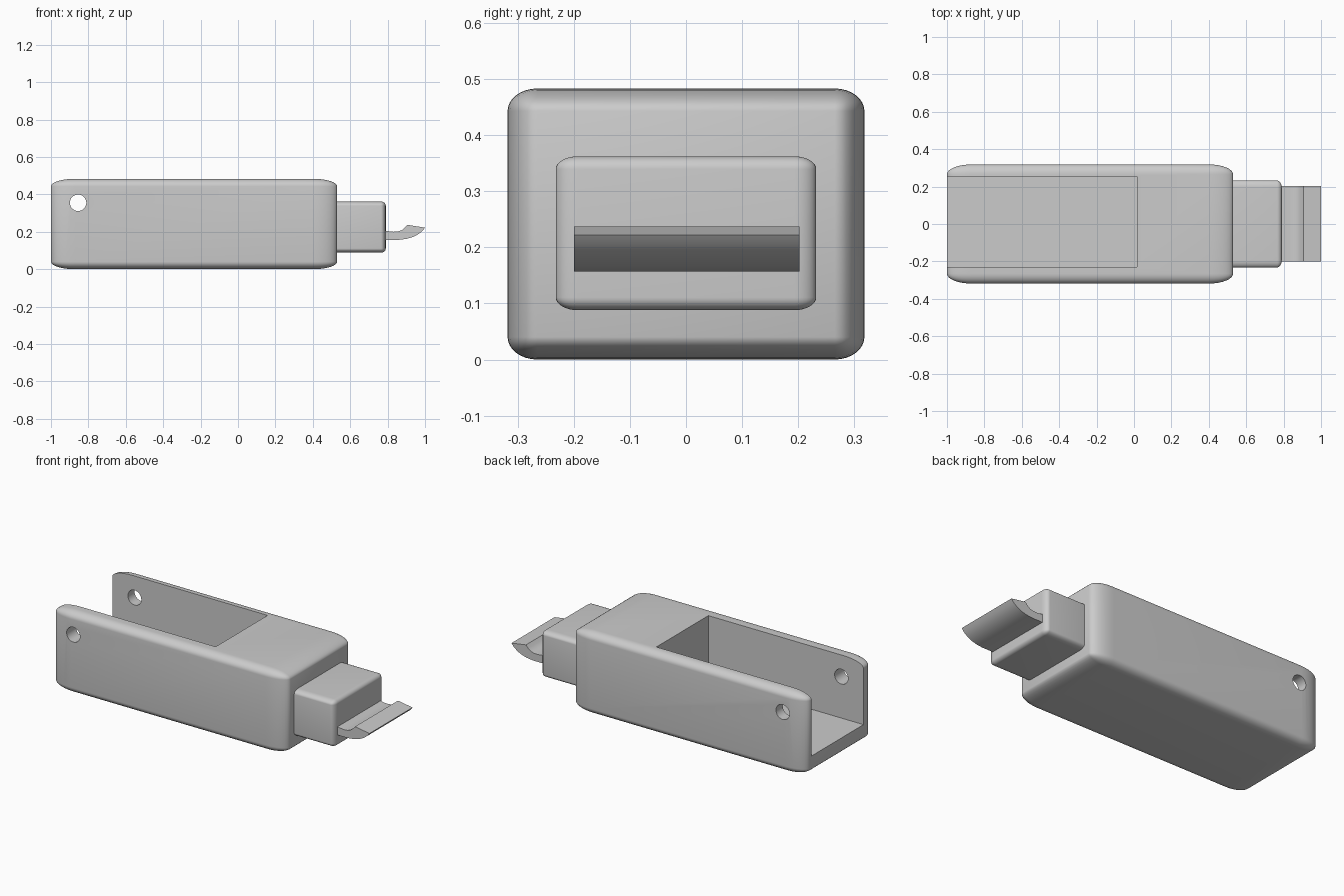
import bpy, bmesh, math
from mathutils import Matrix, Vector

if "Cube" in bpy.data.objects:
    bpy.data.objects.remove(bpy.data.objects["Cube"], do_unlink=True)

grey = bpy.data.materials.new("plain grey")
grey.use_nodes = True
colour = (0.6, 0.6, 0.6, 1)
grey.diffuse_color = colour
grey.node_tree.nodes["Principled BSDF"].inputs["Base Color"].default_value = colour


def add_object(name, bm):
    bmesh.ops.recalc_face_normals(bm, faces=bm.faces)
    mesh = bpy.data.meshes.new(name)
    bm.to_mesh(mesh)
    bm.free()
    mesh.materials.append(grey)
    obj = bpy.data.objects.new(name, mesh)
    bpy.context.collection.objects.link(obj)
    return obj


def box(name, low, high, rounding=0):
    """Box between two corners; rounding is a share of each side."""
    low, high = Vector(low), Vector(high)
    bm = bmesh.new()
    bmesh.ops.create_cube(bm, size=1)
    if rounding:
        bmesh.ops.bevel(bm, geom=bm.edges[:], offset=rounding, segments=8,
                        profile=0.5, affect='EDGES')
    bmesh.ops.scale(bm, vec=high - low, verts=bm.verts)
    bmesh.ops.translate(bm, vec=(low + high) / 2, verts=bm.verts)
    return add_object(name, bm)


def cut(target, cutter):
    mod = target.modifiers.new(cutter.name, 'BOOLEAN')
    mod.operation = 'DIFFERENCE'
    mod.solver = 'EXACT'
    mod.object = cutter
    bpy.context.view_layer.objects.active = target
    bpy.ops.object.modifier_apply(modifier=mod.name)
    bpy.data.objects.remove(cutter, do_unlink=True)


def smooth(obj, angle):
    bpy.ops.object.select_all(action='DESELECT')
    obj.select_set(True)
    bpy.context.view_layer.objects.active = obj
    bpy.ops.object.shade_smooth_by_angle(angle=math.radians(angle))


# Rounded body with an open slot and a pin hole through both side walls
body = box("body", (-1, -0.318, 0), (0.53, 0.318, 0.483), 0.083)
cut(body, box("slot_cutter", (-1.2, -0.23, 0.11), (0.015, 0.255, 0.7)))

bm = bmesh.new()
bmesh.ops.create_cone(bm, cap_ends=True, segments=32, radius1=0.044,
                      radius2=0.044, depth=1,
                      matrix=Matrix.Translation((-0.855, 0, 0.355))
                      @ Matrix.Rotation(math.pi / 2, 4, 'X'))
cut(body, add_object("pin_hole_cutter", bm))
smooth(body, 30)

# Smaller rounded neck
neck = box("neck", (0.48, -0.232, 0.088), (0.79, 0.232, 0.362), 0.083)
smooth(neck, 30)

# Curved lip: a crescent profile stretched across the width
profile = [(0.75, 0.205), (0.79, 0.205), (0.83, 0.2), (0.855, 0.202),
           (0.875, 0.208), (0.89, 0.22), (0.905, 0.237), (1, 0.222),
           (0.985, 0.203), (0.96, 0.184), (0.93, 0.17), (0.9, 0.162),
           (0.86, 0.157), (0.75, 0.157)]
bm = bmesh.new()
face = bm.faces.new([bm.verts.new((x, -0.2, z)) for x, z in profile])
sweep = bmesh.ops.extrude_face_region(bm, geom=[face])
bmesh.ops.translate(bm, vec=(0, 0.402, 0),
                    verts=[v for v in sweep["geom"] if isinstance(v, bmesh.types.BMVert)])
smooth(add_object("lip", bm), 25)
